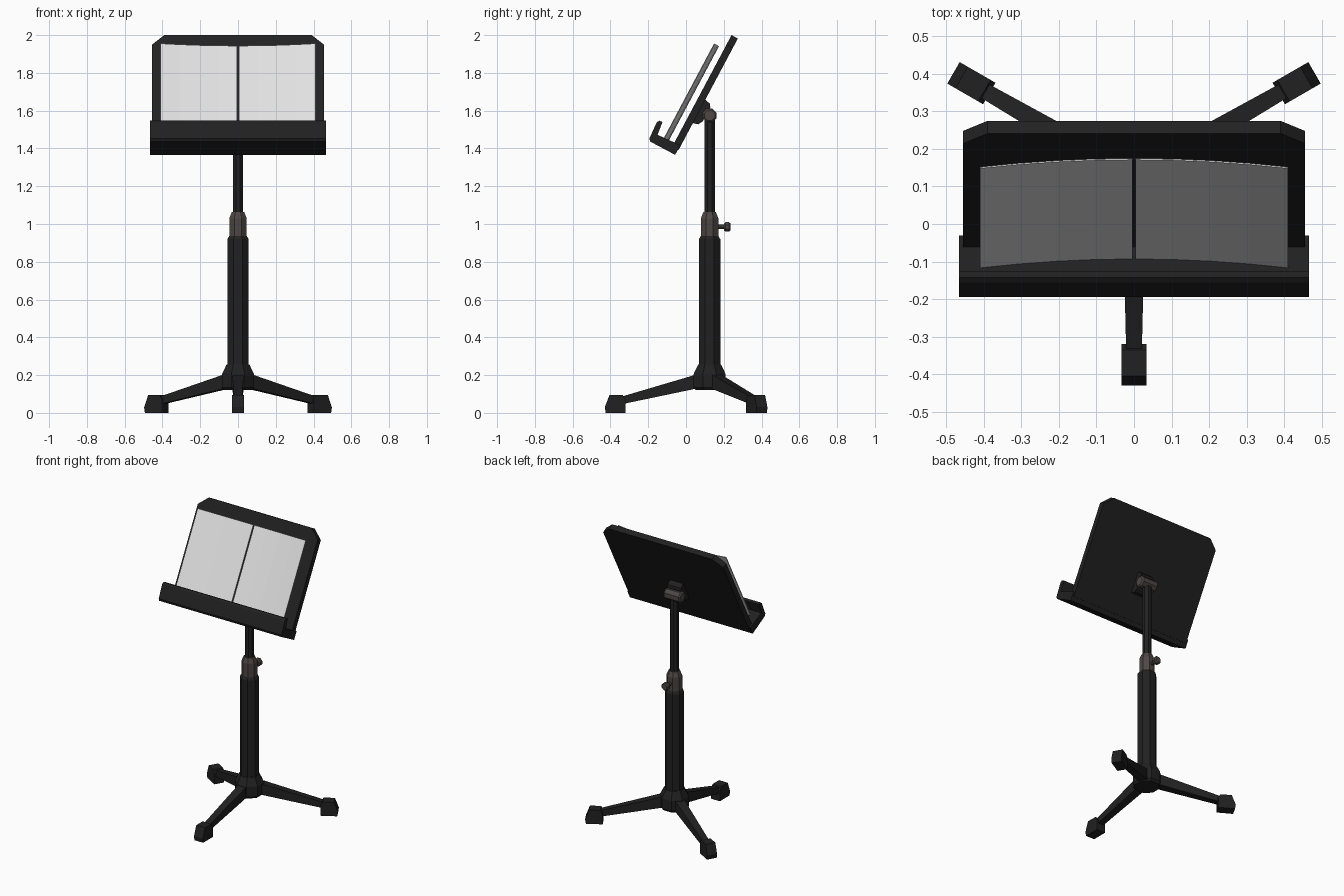
import bpy, bmesh
from math import radians, pi
from mathutils import Matrix, Vector

cube = bpy.data.objects.get("Cube")
if cube:
    bpy.data.objects.remove(cube, do_unlink=True)


def material(name, color):
    m = bpy.data.materials.new(name)
    m.use_nodes = True
    m.diffuse_color = (*color, 1)
    bsdf = m.node_tree.nodes["Principled BSDF"]
    bsdf.inputs["Base Color"].default_value = (*color, 1)
    bsdf.inputs["Roughness"].default_value = 0.6
    return m


BLACK = material("matte black", (0.015, 0.015, 0.015))
METAL = material("warm grey metal", (0.075, 0.062, 0.058))
PAPER = material("paper white", (0.75, 0.75, 0.75))


def finish(name, bm, mat, matrix):
    bmesh.ops.recalc_face_normals(bm, faces=bm.faces)
    mesh = bpy.data.meshes.new(name)
    bm.to_mesh(mesh)
    bm.free()
    mesh.materials.append(mat)
    ob = bpy.data.objects.new(name, mesh)
    ob.matrix_world = matrix
    bpy.context.collection.objects.link(ob)
    return ob


def prism(name, profile, axis, low, high, mat, matrix, width=None):
    """Extrude a closed 2D profile along one axis; width(a) tapers it."""
    bm = bmesh.new()
    rings = []
    for d in (low, high):
        ring = []
        for a, b in profile:
            co = [a, b]
            co.insert(axis, d * (width(a) if width else 1))
            ring.append(bm.verts.new(co))
        rings.append(ring)
        bm.faces.new(ring)
    count = len(profile)
    for i in range(count):
        j = (i + 1) % count
        bm.faces.new((rings[0][i], rings[0][j], rings[1][j], rings[1][i]))
    return finish(name, bm, mat, matrix)


def turned(name, profile, mat, matrix, sides=8):
    """Faceted solid of revolution about local z from (radius, z) points."""
    bm = bmesh.new()
    rings = []
    for r, z in profile:
        spin = [Matrix.Rotation(2 * pi * (i + 0.5) / sides, 3, 'Z') for i in range(sides)]
        rings.append([bm.verts.new(s @ Vector((r, 0, z))) for s in spin])
    for lo, hi in zip(rings, rings[1:]):
        for i in range(sides):
            j = (i + 1) % sides
            bm.faces.new((lo[i], lo[j], hi[j], hi[i]))
    bm.faces.new(rings[0])
    bm.faces.new(rings[-1])
    return finish(name, bm, mat, matrix)


COLUMN = Matrix.Translation((0, 0.125, 0))

# Column
turned("hub", [(0.08, 0.12), (0.092, 0.135), (0.092, 0.205), (0.065, 0.257)], BLACK, COLUMN)
turned("lower_tube", [(0.061, 0.2), (0.061, 0.92), (0.05, 0.937)], BLACK, COLUMN)
turned("collar", [(0.05, 0.92), (0.05, 1.03), (0.036, 1.063)], METAL, COLUMN)
turned("upper_tube", [(0.03, 1.0), (0.03, 1.57)], BLACK, COLUMN)

# Height clamp screw at the back
BACKWARD = Matrix.Translation((0, 0.125, 0.985)) @ Matrix.Rotation(radians(-90), 4, 'X')
turned("clamp_screw", [(0.012, 0.03), (0.012, 0.085)], METAL, BACKWARD)
turned("clamp_knob", [(0.02, 0.077), (0.027, 0.084), (0.027, 0.103), (0.02, 0.11)], METAL, BACKWARD)

# Three legs with feet, radial profiles of (distance, height)
leg_profile = [(0.04, 0.135), (0.47, 0.045), (0.47, 0.085), (0.04, 0.212)]
foot_profile = [(0.445, 0), (0.55, 0), (0.555, 0.03), (0.53, 0.095), (0.46, 0.095), (0.445, 0.072)]
for label, angle in (("front", -90), ("back_left", 30), ("back_right", 150)):
    turn = COLUMN @ Matrix.Rotation(radians(angle), 4, 'Z')
    prism(label + "_leg", leg_profile, 1, -1, 1, BLACK, turn, lambda a: 0.032 - 0.024 * a)
    prism(label + "_foot", foot_profile, 1, -0.033, 0.033, BLACK, turn)

# Tilted desk frame: local x across, y to the back, z up the slope
DESK = Matrix.Translation((0, -0.061, 1.368)) @ Matrix.Rotation(radians(-28), 4, 'X')

# Back panel with clipped top corners
prism("back_panel", [(-0.455, 0.03), (0.455, 0.03), (0.455, 0.643), (0.39, 0.7),
                     (-0.39, 0.7), (-0.455, 0.643)], 1, -0.03, 0.008, BLACK, DESK)

# Tray with raised front lip, open ends
tray = [(0.004, 0), (-0.145, 0), (-0.157, 0.012), (-0.163, 0.105), (-0.156, 0.12),
        (-0.137, 0.122), (-0.128, 0.05), (0.004, 0.058)]
prism("tray", tray, 0, -0.466, 0.466, BLACK, DESK)

# Two gently curved pages with a narrow gap between them
steps = 4
for label, side in (("left_page", 1), ("right_page", -1)):
    xs = [0.004 + 0.406 * i / steps for i in range(steps + 1)]
    front = [(side * x, -0.065 - 0.026 * (x / 0.41) ** 2) for x in xs]
    back = [(x, y + 0.004) for x, y in reversed(front)]
    prism(label, front + back, 2, 0.052, 0.617, PAPER, DESK)

# Tilt bracket and pivot
prism("tilt_bracket", [(0, 0.19), (0.036, 0.2), (0.05, 0.225), (0.05, 0.31), (0.04, 0.325), (0, 0.335)],
      0, -0.05, 0.05, BLACK, DESK)
PIVOT = Matrix.Translation((0, 0.125, 1.575)) @ Matrix.Rotation(radians(90), 4, 'Y')
turned("pivot", [(0.03, -0.062), (0.039, -0.054), (0.039, 0.054), (0.03, 0.062)], METAL, PIVOT)
